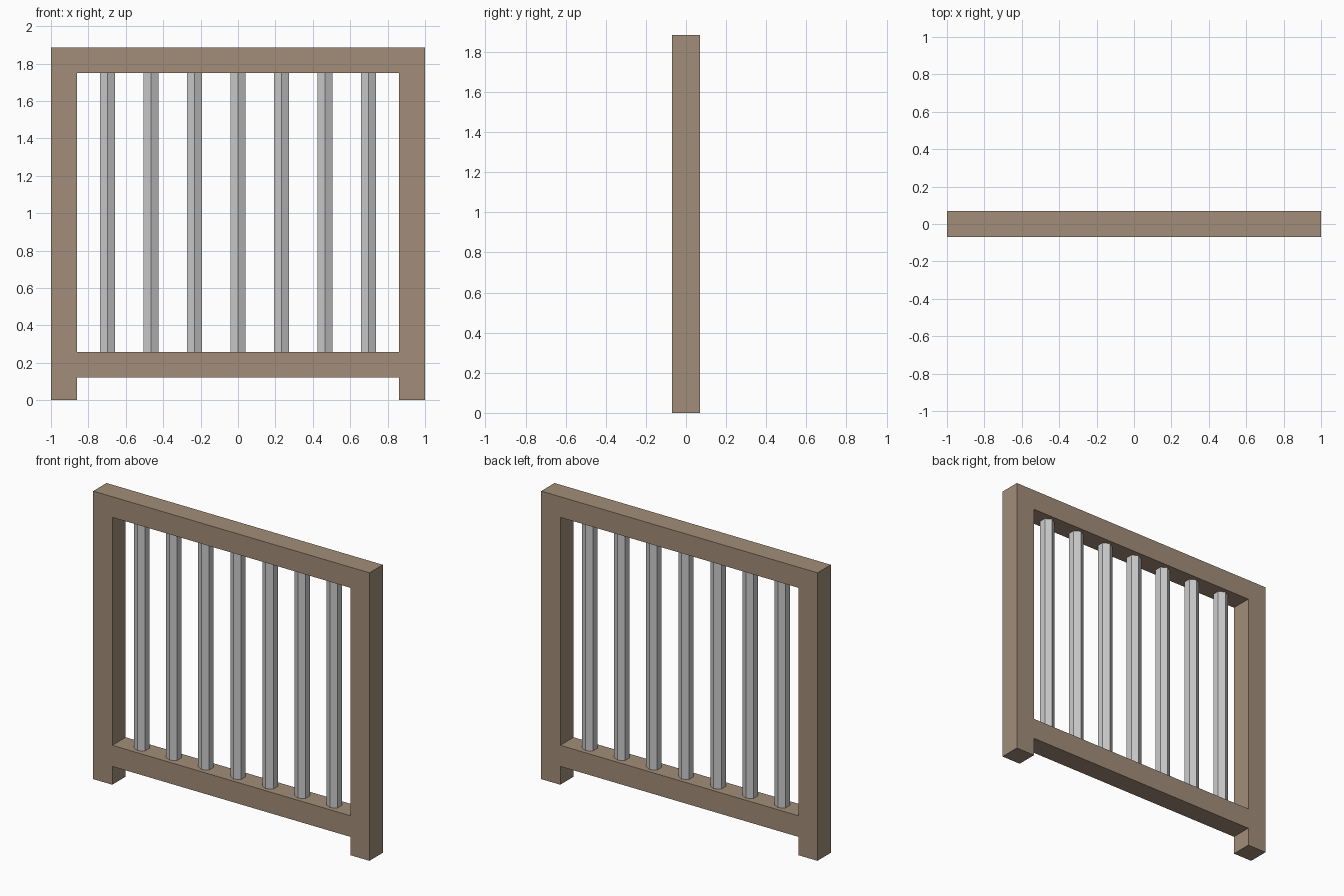
import bpy
from math import radians

if "Cube" in bpy.data.objects:
    bpy.data.objects.remove(bpy.data.objects["Cube"])

W, H = 2.0, 1.885          # overall width and height
T = 0.138                  # timber thickness
LOW, HIGH = 0.12, 1.75     # undersides of the two rails


def material(name, color):
    m = bpy.data.materials.new(name)
    m.diffuse_color = color
    m.use_nodes = True
    m.node_tree.nodes["Principled BSDF"].inputs["Base Color"].default_value = m.diffuse_color
    return m


wood = material("wood", (0.36, 0.27, 0.19, 1))


def box(name, x0, x1, z0, z1):
    bpy.ops.mesh.primitive_cube_add(size=1, location=((x0 + x1) / 2, 0, (z0 + z1) / 2))
    o = bpy.context.object
    o.name = name
    o.scale = (x1 - x0, T, z1 - z0)
    bpy.ops.object.transform_apply(location=False, rotation=False, scale=True)
    o.data.materials.append(wood)
    return o


# Side posts run the full height
inner = W / 2 - T
box("left_post", -W / 2, -inner, 0, H)
box("right_post", inner, W / 2, 0, H)

# Rails fit between the posts
box("bottom_rail", -inner, inner, LOW, LOW + T)
box("top_rail", -inner, inner, HIGH, H)

# Seven hexagonal bars, one corner facing the front
z0, z1 = LOW + T - 0.005, HIGH + 0.005
for i in range(7):
    bpy.ops.mesh.primitive_cylinder_add(
        vertices=6, radius=0.0455, depth=z1 - z0,
        location=((i - 3) * 0.2325, 0, (z0 + z1) / 2))
    bpy.context.object.name = f"bar_{i + 1}"
